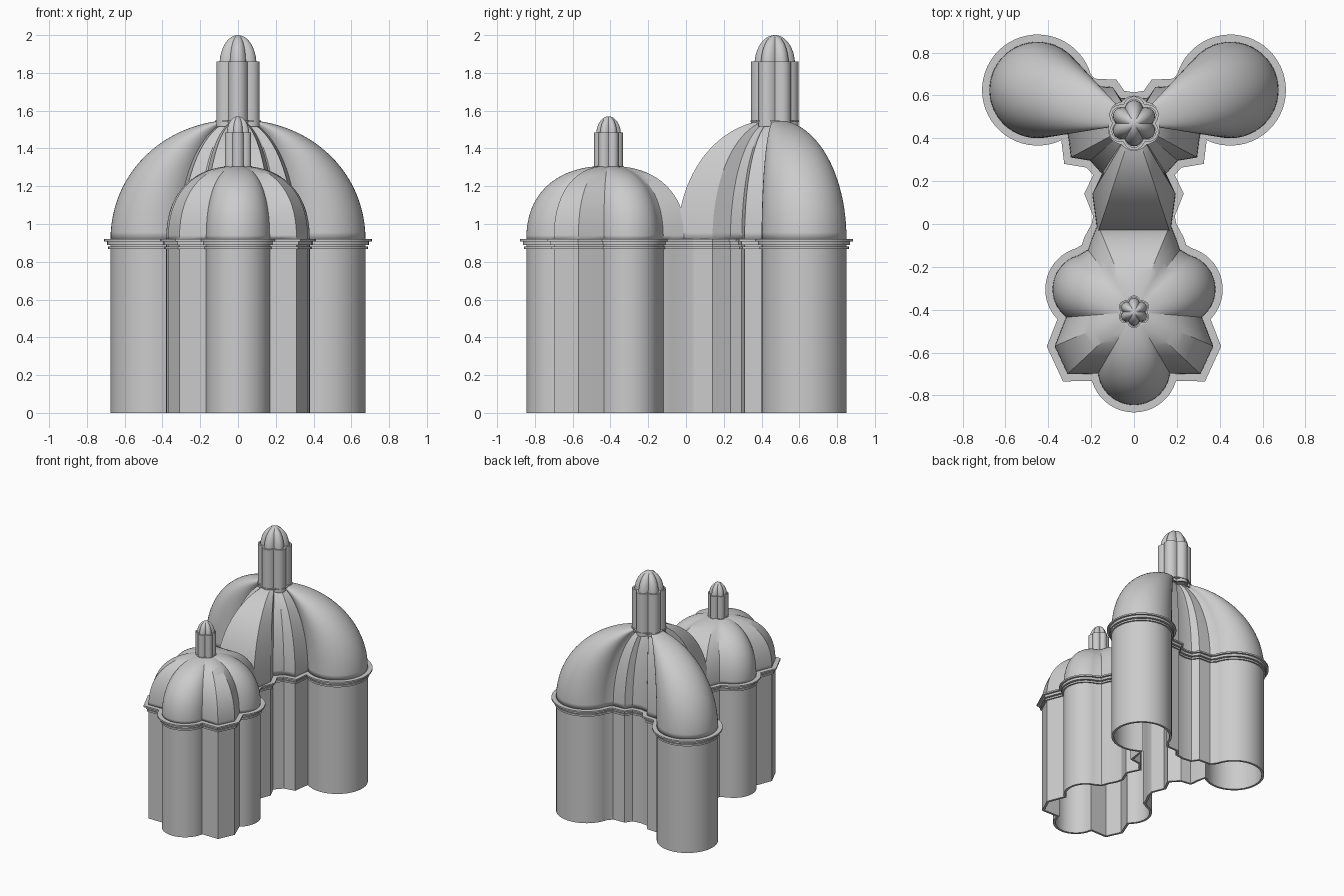
import bpy, bmesh, math
from mathutils import Vector

cube = bpy.data.objects.get("Cube")
if cube:
    bpy.data.objects.remove(cube, do_unlink=True)

stone = bpy.data.materials.new("pale_grey_stone")
stone.use_nodes = True
grey = (0.6, 0.6, 0.6, 1)
stone.diffuse_color = grey
stone.node_tree.nodes["Principled BSDF"].inputs["Base Color"].default_value = grey


def arc(cx, cy, r, a0, a1, n=24):
    angles = [math.radians(a0 + (a1 - a0) * i / n) for i in range(n + 1)]
    return [(cx + r * math.cos(a), cy + r * math.sin(a)) for a in angles]


def mirrored(half):
    """Close a right-hand half outline (front to back) across x = 0."""
    return half + [(-x, y) for x, y in reversed(half) if x > 0.001]


def offset(outline, d):
    """Move a counter-clockwise outline outward by d with limited mitres."""
    pts = [Vector(p) for p in outline]
    result = []
    for i, p in enumerate(pts):
        e1 = (p - pts[i - 1]).normalized()
        e2 = (pts[(i + 1) % len(pts)] - p).normalized()
        n1, n2 = Vector((e1.y, -e1.x)), Vector((e2.y, -e2.x))
        n = (n1 + n2).normalized()
        q = p + n * d / max(n.dot(n1), 0.75)
        result.append((q.x, q.y))
    return result


def loft(name, sections, closed_loop=False, cap_top=False, cap_base=False, shell=0):
    """Skin a list of (outline, z) sections that share a point count."""
    bm = bmesh.new()
    rows = [[bm.verts.new((x, y, z)) for x, y in outline] for outline, z in sections]
    pairs = list(zip(rows, rows[1:]))
    if closed_loop:
        pairs.append((rows[-1], rows[0]))
    for low, high in pairs:
        for i in range(len(low)):
            j = (i + 1) % len(low)
            bm.faces.new((low[i], low[j], high[j], high[i]))
    if cap_top:
        bm.faces.new(rows[-1])
    if cap_base:
        bm.faces.new(rows[0][::-1])
    bmesh.ops.recalc_face_normals(bm, faces=bm.faces)
    mesh = bpy.data.meshes.new(name)
    bm.to_mesh(mesh)
    bm.free()
    mesh.materials.append(stone)
    obj = bpy.data.objects.new(name, mesh)
    bpy.context.collection.objects.link(obj)
    bpy.ops.object.select_all(action='DESELECT')
    obj.select_set(True)
    bpy.context.view_layer.objects.active = obj
    bpy.ops.object.shade_smooth_by_angle(angle=math.radians(28))
    if shell:
        mod = obj.modifiers.new("shell", 'SOLIDIFY')
        mod.thickness = shell
        mod.offset = -1
    return obj


def ring(name, outline, out, inn, z0, z1):
    a, b = offset(outline, out), offset(outline, inn)
    return loft(name, [(a, z0), (a, z1), (b, z1), (b, z0)], closed_loop=True)


def scaled(outline, cy, s):
    return [(x * s, cy + (y - cy) * s) for x, y in outline]


def dome(name, outline, cy, z0, z1, power, steps=24):
    """Shrink the footprint towards the lantern along a rounded curve."""
    t_end = (1 - 0.16 ** power) ** (1 / power)
    sections = []
    for i in range(steps + 1):
        t = t_end * math.sin(math.pi / 2 * i / steps)
        s = (1 - t ** power) ** (1 / power)
        sections.append((scaled(outline, cy, s), z0 + (z1 - z0) * t / t_end))
    loft(name, sections, cap_top=True, shell=0.01)


def scallop(cy, r, depth, n=96):
    pts = []
    for i in range(n):
        a = 2 * math.pi * i / n
        q = r * (1 - depth + depth * abs(math.cos(3 * (a - math.pi / 2))))
        pts.append((q * math.cos(a), cy + q * math.sin(a)))
    return pts


def lantern(name, cy, r, z0, z1, z_top):
    tube = scallop(cy, r, 0.2)
    ring(name + "_lantern", tube, 0, -0.1 * r, z0 - 0.03, z1)
    loft(name + "_lantern_base", [(scallop(cy, r * 1.03, 0.1), z) for z in (z0 - 0.006, z0 + 0.002)],
         cap_top=True, cap_base=True)
    # Ribbed cap rising inside the tube
    cap = scallop(cy, r * 0.86, 0.22)
    base = z1 - 0.15 * r
    sections = [(cap, z0)]
    for i in range(15):
        a = math.pi / 2 * i / 14.3
        sections.append((scaled(cap, cy, math.cos(a)), base + (z_top - base) * math.sin(a)))
    loft(name + "_lantern_cap", sections, cap_top=True)


# Footprints, right half from front to back
front_side = (arc(0, -0.675, 0.17, -90, -8, 18)
              + [(0.31, -0.70), (0.37, -0.57), (0.325, -0.455)]
              + arc(0.215, -0.305, 0.165, -52, 75)
              + [(0.215, -0.12), (0.2, -0.075)])
rear_side = ([(0.195, 0.14), (0.15, 0.235), (0.205, 0.295), (0.295, 0.31), (0.305, 0.39)]
             + arc(0.45, 0.625, 0.225, -127, 165, 44)
             + [(0.2, 0.645), (0.1, 0.64), (0.065, 0.59), (0, 0.58)])
front_plan = mirrored(front_side + [(0.17, 0.0), (0, 0.0)])
rear_plan = mirrored([(0, -0.045), (0.17, -0.045)] + rear_side)
wall_plan = mirrored(front_side + [(0.165, -0.01), (0.155, 0.04)] + rear_side)

# Hollow walls and stepped cornice
ring("walls", wall_plan, 0, -0.018, 0, 0.92)
ring("cornice_lower_band", wall_plan, 0.012, -0.005, 0.868, 0.882)
ring("cornice_middle_band", wall_plan, 0.018, -0.005, 0.89, 0.908)
ring("cornice_ledge", wall_plan, 0.034, -0.005, 0.908, 0.92)

# Domes and lanterns
dome("front_dome", front_plan, -0.41, 0.915, 1.305, 2.3)
dome("rear_dome", rear_plan, 0.47, 0.915, 1.545, 2.05)
lantern("front", -0.41, 0.076, 1.305, 1.485, 1.57)
lantern("rear", 0.47, 0.125, 1.545, 1.86, 2.0)
